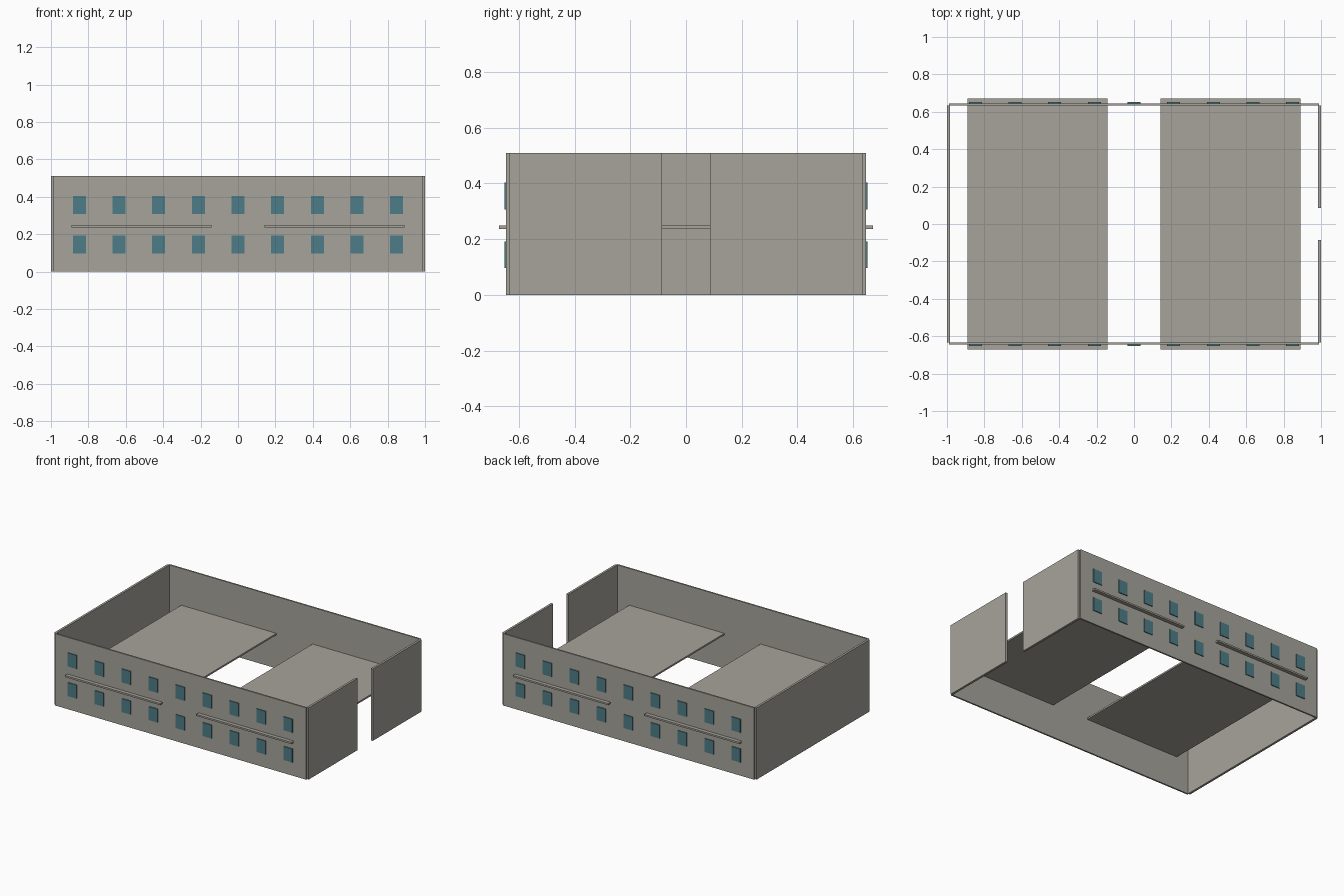
import bpy

if "Cube" in bpy.data.objects:
    bpy.data.objects.remove(bpy.data.objects["Cube"])


def material(name, color):
    m = bpy.data.materials.new(name)
    m.diffuse_color = (*color, 1)
    m.use_nodes = True
    m.node_tree.nodes["Principled BSDF"].inputs["Base Color"].default_value = m.diffuse_color
    return m


concrete = material("warm_grey_concrete", (0.38, 0.37, 0.325))
glass = material("teal_glass", (0.076, 0.205, 0.245))


def box(name, x, y, z, mat):
    """Axis-aligned box from (min, max) ranges."""
    bpy.ops.mesh.primitive_cube_add(size=1)
    ob = bpy.context.object
    ob.name = name
    ob.location = [(r[0] + r[1]) / 2 for r in (x, y, z)]
    ob.scale = [r[1] - r[0] for r in (x, y, z)]
    bpy.ops.object.transform_apply(location=True, rotation=False, scale=True)
    ob.data.materials.append(mat)
    return ob


HEIGHT = 0.51
OUTER, INNER = 0.6455, 0.634   # long wall faces
DOOR = 0.086                   # half width of the entrance gap

# long walls with two rows of nine window panes
for side, s in (("front", -1), ("back", 1)):
    box(side + "_wall", (-0.988, 0.988), sorted((s * INNER, s * OUTER)),
        (0, HEIGHT), concrete)
    for row, z in (("lower", (0.096, 0.192)), ("upper", (0.307, 0.403))):
        for i in range(9):
            x = (i - 4) * 0.212
            box(f"{side}_{row}_window_{i + 1}", (x - 0.0345, x + 0.0345),
                sorted((s * (OUTER - 0.001), s * 0.6515)), z, glass)

# end walls, the right one split by a full-height entrance
box("left_wall", (-1, -0.984), (-INNER, INNER), (0, HEIGHT), concrete)
box("right_wall_front", (0.984, 1), (-INNER, -DOOR), (0, HEIGHT), concrete)
box("right_wall_back", (0.984, 1), (DOOR, INNER), (0, HEIGHT), concrete)

# middle floor slabs that poke out through the long walls
for side, s in (("left", -1), ("right", 1)):
    box(side + "_floor_slab", sorted((s * 0.142, s * 0.89)), (-0.6715, 0.6715),
        (0.237, 0.249), concrete)
